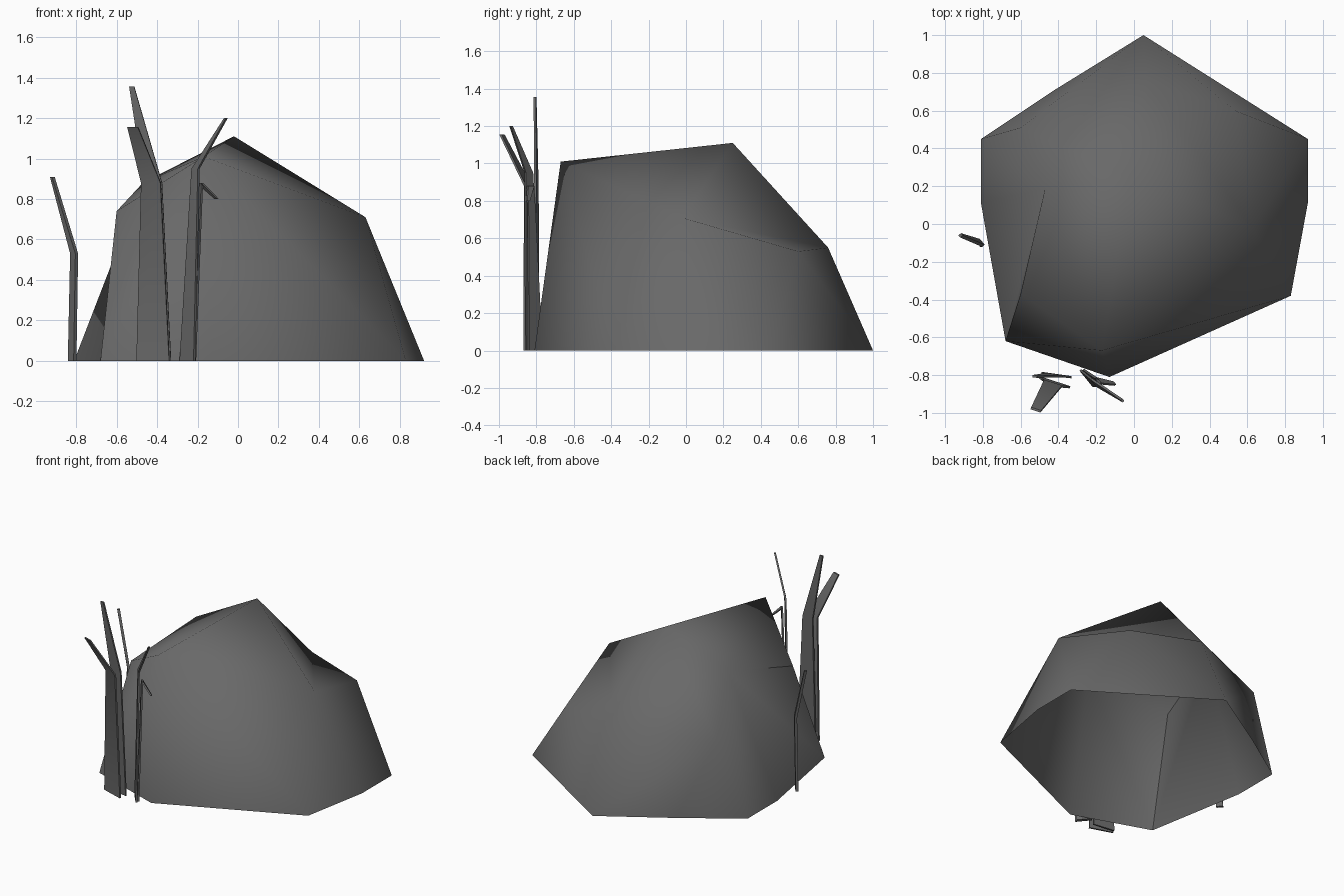
import bpy
import bmesh
import math

cube = bpy.data.objects.get("Cube")
if cube:
    bpy.data.objects.remove(cube, do_unlink=True)

# One stone grey for everything
grey = bpy.data.materials.new("dark_grey")
grey.use_nodes = True
colour = (0.14, 0.14, 0.14, 1)
grey.diffuse_color = colour
grey.node_tree.nodes["Principled BSDF"].inputs["Base Color"].default_value = colour


def finish(name, bm, angle):
    bmesh.ops.recalc_face_normals(bm, faces=bm.faces)
    mesh = bpy.data.meshes.new(name)
    bm.to_mesh(mesh)
    bm.free()
    obj = bpy.data.objects.new(name, mesh)
    bpy.context.collection.objects.link(obj)
    mesh.materials.append(grey)
    bpy.ops.object.select_all(action="DESELECT")
    obj.select_set(True)
    bpy.context.view_layer.objects.active = obj
    bpy.ops.object.shade_smooth_by_angle(angle=math.radians(angle))


# Boulder: hull over named ground and upper corners, open underneath
corners = {
    "back": (0.05, 1, 0), "back_right": (0.92, 0.45, 0), "right": (0.92, 0.11, 0),
    "front_right": (0.83, -0.38, 0), "front": (-0.13, -0.81, 0),
    "front_left": (-0.68, -0.62, 0), "left": (-0.81, 0.11, 0),
    "back_left": (-0.81, 0.45, 0), "back_mid": (-0.42, 0.71, 0),
    "apex": (-0.02, 0.25, 1.11), "brow": (-0.17, -0.67, 1.01),
    "shoulder": (0.63, -0.02, 0.71), "ledge": (0.535, 0.6, 0.53),
    "nape": (0.06, 0.76, 0.55), "cheek": (-0.6, -0.37, 0.74),
    "crest": (-0.47, 0.19, 0.88), "hip": (-0.6, 0.51, 0.52)}
bm = bmesh.new()
for p in corners.values():
    bm.verts.new(p)
bmesh.ops.convex_hull(bm, input=bm.verts)
bmesh.ops.recalc_face_normals(bm, faces=bm.faces)
under = [f for f in bm.faces if all(v.co.z < 0.001 for v in f.verts)]
bmesh.ops.delete(bm, geom=under, context="FACES")


def corner(name):
    x, y, z = corners[name]
    return min(bm.verts, key=lambda v: abs(v.co.x - x) + abs(v.co.y - y) + abs(v.co.z - z))


# Hollows: flip ridges into valleys behind the shoulder and beside the cheek
for a, b in (("apex", "ledge"), ("cheek", "hip"), ("cheek", "back_left"), ("cheek", "left")):
    edge = bm.edges.get((corner(a), corner(b)))
    if edge:
        bmesh.ops.rotate_edges(bm, edges=[edge], use_ccw=False)
finish("boulder", bm, 55)


# Reeds: thin flat blades lofted through (x, y, z, width), turned about z
def reed(name, turn, path, thick=0.012):
    c, s = math.cos(math.radians(turn)), math.sin(math.radians(turn))
    bm = bmesh.new()
    rings = []
    for x, y, z, w in path:
        ring = []
        for i, j in ((-1, -1), (1, -1), (1, 1), (-1, 1)):
            u, v = i * w / 2, j * thick / 2
            ring.append(bm.verts.new((x + u * c - v * s, y + u * s + v * c, z)))
        rings.append(ring)
    for a, b in zip(rings, rings[1:]):
        for i in range(4):
            j = (i + 1) % 4
            bm.faces.new((a[i], a[j], b[j], b[i]))
    bm.faces.new(rings[0])
    bm.faces.new(rings[-1])
    finish(name, bm, 30)


reed("broad_reed", -18, [(-0.42, -0.838, 0, 0.17), (-0.43, -0.845, 0.88, 0.1),
                         (-0.52, -0.984, 1.155, 0.055)])
reed("tall_reed", -8, [(-0.41, -0.8, 0, 0.16), (-0.42, -0.8, 0.88, 0.09),
                       (-0.525, -0.807, 1.355, 0.025)])
reed("slim_reed", -51, [(-0.25, -0.815, 0, 0.11), (-0.21, -0.84, 0.95, 0.05),
                        (-0.06, -0.935, 1.2, 0.015)])
reed("bent_reed", -51, [(-0.24, -0.805, 0, 0.09), (-0.19, -0.83, 0.88, 0.04),
                        (-0.105, -0.845, 0.8, 0.02)])
reed("side_reed", -50, [(-0.82, -0.1, 0, 0.045), (-0.81, -0.1, 0.53, 0.04),
                        (-0.918, -0.06, 0.91, 0.015)], 0.018)
